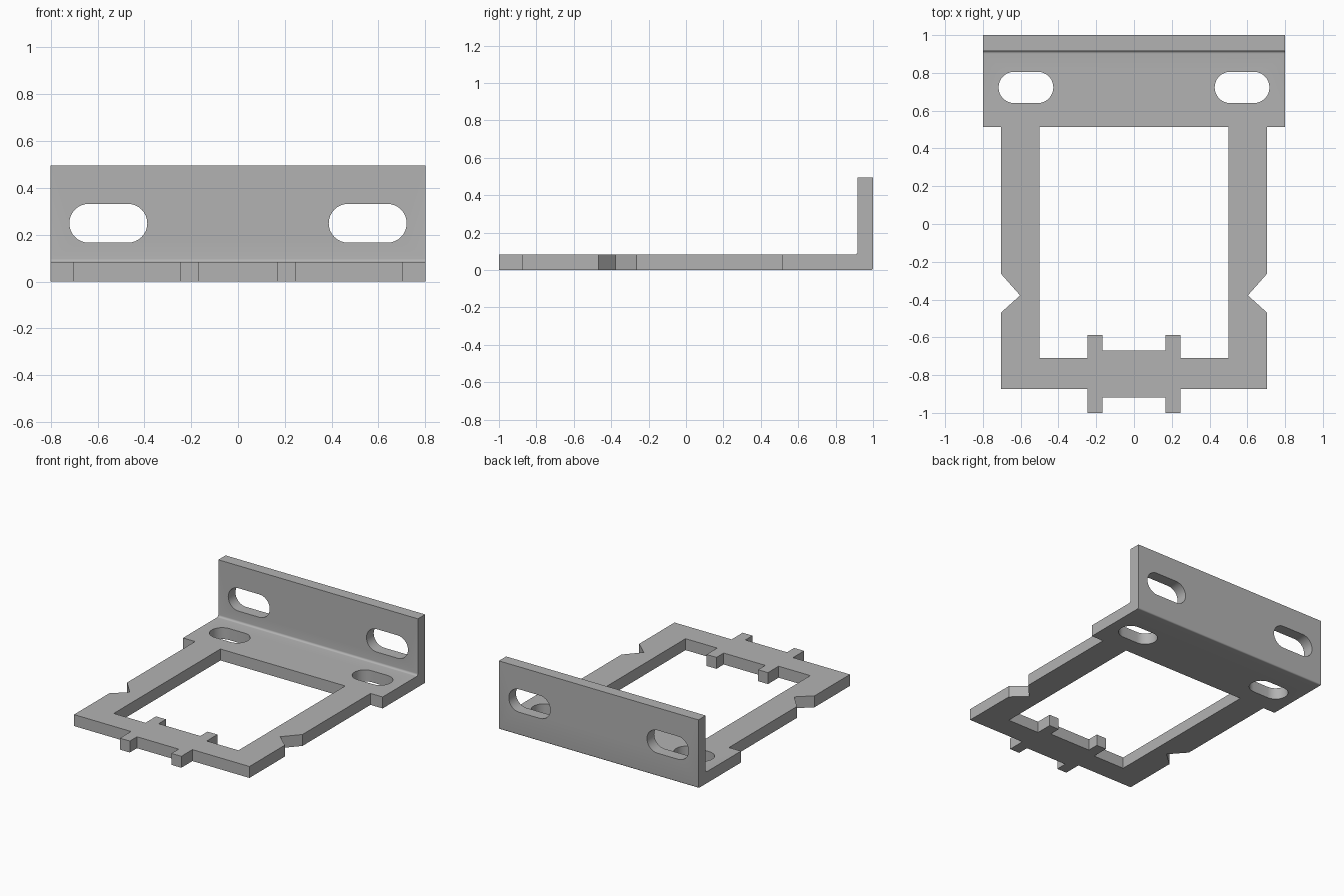
import bpy, bmesh, math
from mathutils import Matrix, Vector

if "Cube" in bpy.data.objects:
    bpy.data.objects.remove(bpy.data.objects["Cube"], do_unlink=True)

T = 0.083          # sheet thickness
EDGE_Y = 0.513     # front edge of the flange

grey = bpy.data.materials.new("plain grey")
grey.use_nodes = True
grey.diffuse_color = (0.45, 0.45, 0.45, 1)
grey.node_tree.nodes["Principled BSDF"].inputs["Base Color"].default_value = grey.diffuse_color


def prism(name, points, depth, matrix=Matrix()):
    """Extrude a flat outline along its local z, then place it."""
    bm = bmesh.new()
    face = bm.faces.new([bm.verts.new((x, y, 0)) for x, y in points])
    top = bmesh.ops.extrude_face_region(bm, geom=[face])["geom"]
    bmesh.ops.translate(bm, vec=(0, 0, depth), verts=[v for v in top if isinstance(v, bmesh.types.BMVert)])
    bm.transform(matrix)
    bmesh.ops.recalc_face_normals(bm, faces=bm.faces)
    mesh = bpy.data.meshes.new(name)
    bm.to_mesh(mesh)
    bm.free()
    mesh.materials.append(grey)
    obj = bpy.data.objects.new(name, mesh)
    bpy.context.collection.objects.link(obj)
    return obj


def arc(cx, cy, r, start, end, steps):
    """Points of an arc, angles in degrees."""
    angles = [math.radians(start + (end - start) * i / steps) for i in range(steps + 1)]
    return [(cx + r * math.cos(a), cy + r * math.sin(a)) for a in angles]


def slot(length, width):
    r, h = width / 2, (length - width) / 2
    return arc(h, 0, r, -90, 90, 16) + arc(-h, 0, r, 90, 270, 16)


# Flange: an L profile with a small inner fillet and softened outer bend
wall_y, fillet, bend = 1 - T, 0.015, 0.01
profile = [(EDGE_Y, 0)] + arc(1 - bend, bend, bend, -90, 0, 6)
profile += [(1, 0.495), (wall_y, 0.495)]
profile += arc(wall_y - fillet, T + fillet, fillet, 0, -90, 6) + [(EDGE_Y, T)]
along_x = Matrix(((0, 0, 1, -0.8), (1, 0, 0, 0), (0, 1, 0, 0), (0, 0, 0, 1)))
flange = prism("mounting_flange", profile, 1.6, along_x)

# Slotted holes through the floor and the upright wall
upright = Matrix.Rotation(math.radians(90), 4, "X")
cutters = []
for side, label in ((-1, "right"), (1, "left")):
    cutters.append(prism(label + "_floor_slot_cutter", slot(0.29, 0.166), 0.3,
                         Matrix.Translation((side * 0.572, 0.723, -0.1))))
    cutters.append(prism(label + "_wall_slot_cutter", slot(0.333, 0.166), 0.3,
                         Matrix.Translation((side * 0.554, 1.1, 0.249)) @ upright))
for cutter in cutters:
    cutter.hide_render = True
    mod = flange.modifiers.new(cutter.name, "BOOLEAN")
    mod.operation, mod.solver, mod.object = "DIFFERENCE", "EXACT", cutter

# Bake the holes and drop the cutters
bpy.context.view_layer.update()
baked = bpy.data.meshes.new_from_object(flange.evaluated_get(bpy.context.evaluated_depsgraph_get()))
flange.modifiers.clear()
flange.data = baked
for cutter in cutters:
    bpy.data.objects.remove(cutter, do_unlink=True)

# Frame: one half of the U outline, mirrored, with notches and tabs
half = [(0.167, -0.918), (0.167, -1), (0.246, -1), (0.246, -0.873),
        (0.703, -0.873), (0.703, -0.468), (0.603, -0.378), (0.703, -0.265),
        (0.703, EDGE_Y), (0.5, EDGE_Y), (0.5, -0.709), (0.246, -0.709),
        (0.246, -0.587), (0.167, -0.587), (0.167, -0.67)]
frame = prism("support_frame", half + [(-x, y) for x, y in reversed(half)], T)

# Smooth the slot ends and the bend, keep the other edges sharp
for obj in (flange, frame):
    bpy.ops.object.select_all(action="DESELECT")
    obj.select_set(True)
    bpy.context.view_layer.objects.active = obj
    bpy.ops.object.shade_smooth_by_angle(angle=math.radians(30))
